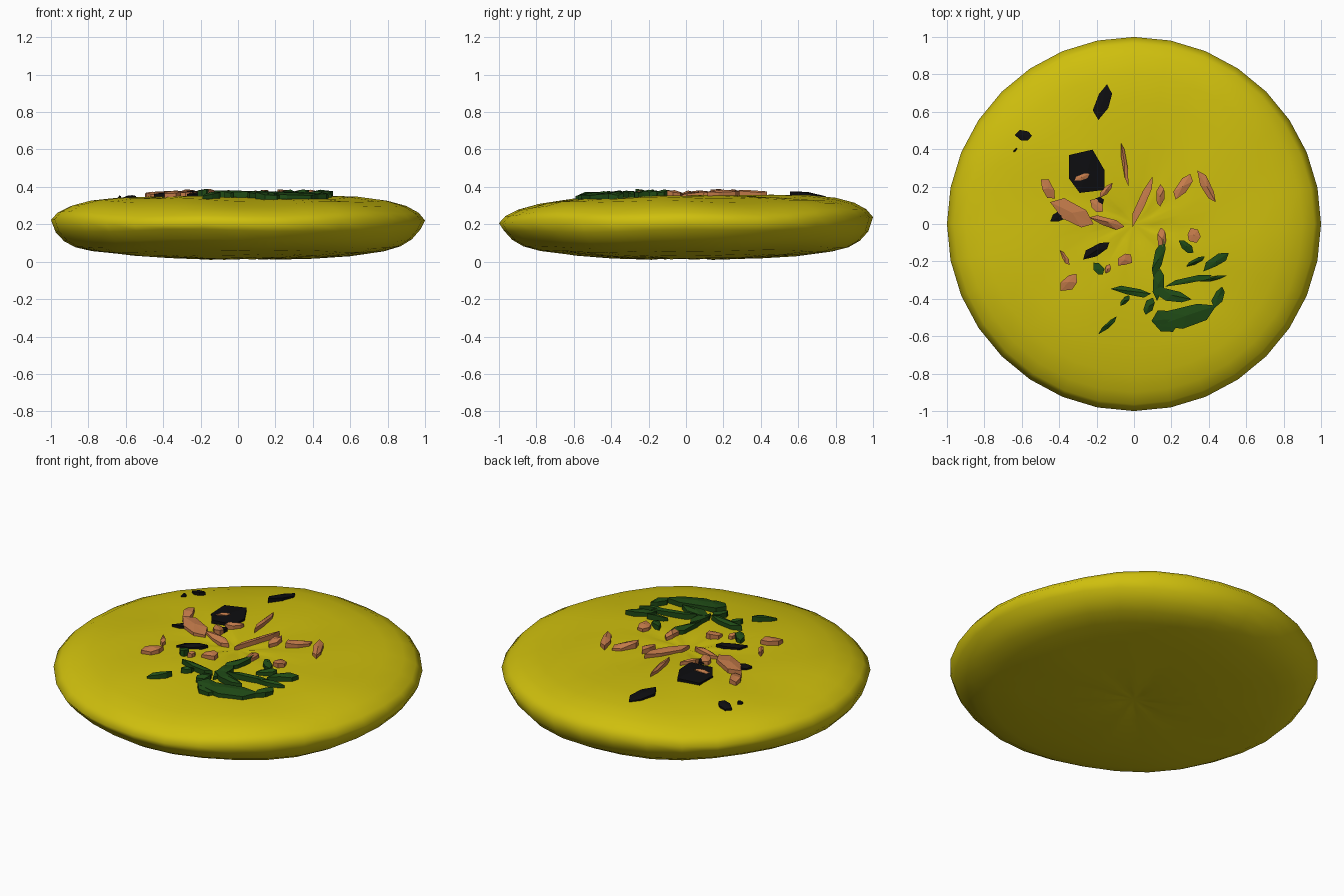
import bpy, bmesh, random
from math import sin, cos, pi, radians, hypot, atan2

if "Cube" in bpy.data.objects:
    bpy.data.objects.remove(bpy.data.objects["Cube"])

random.seed(4)


def material(name, rgb):
    m = bpy.data.materials.new(name)
    m.diffuse_color = (*rgb, 1)
    m.use_nodes = True
    m.node_tree.nodes["Principled BSDF"].inputs["Base Color"].default_value = m.diffuse_color
    return m


def make_object(name, bm, mat, smooth):
    bmesh.ops.recalc_face_normals(bm, faces=bm.faces)
    me = bpy.data.meshes.new(name)
    bm.to_mesh(me)
    bm.free()
    me.materials.append(mat)
    for p in me.polygons:
        p.use_smooth = smooth
    ob = bpy.data.objects.new(name, me)
    bpy.context.collection.objects.link(ob)
    return ob


# Half profiles of the flatbread (radius, height)
TOP = [(0, .335), (.1, .345), (.25, .352), (.45, .35), (.65, .34),
       (.8, .322), (.9, .296), (.965, .262), (1, .222)]
BOTTOM = [(.975, .165), (.93, .115), (.87, .08), (.78, .056),
          (.6, .034), (.4, .02), (.2, .014), (.08, .022), (0, .03)]


def wobble(r, a):
    lump = .009 * sin(3 * a + 4 * r) * r + .006 * sin(7 * a - 5 * r) * r
    crease = .006 * sin(9 * a) * max(0, 1 - abs(r - .15) / .15)
    return lump + crease


def top_height(x, y):
    r, a = hypot(x, y), atan2(y, x)
    for (r0, z0), (r1, z1) in zip(TOP, TOP[1:]):
        if r <= r1:
            break
    return z0 + (z1 - z0) * (r - r0) / (r1 - r0) + wobble(r, a) + .012 * y


# Flatbread: lumpy lathed disc
bm = bmesh.new()
N = 32
rings = []
for i, (r, z) in enumerate(TOP + BOTTOM):
    upper = i < len(TOP)
    if r == 0:
        rings.append([bm.verts.new((0, 0, z))] * N)
        continue
    ring = []
    for k in range(N):
        a = 2 * pi * k / N
        x, y = r * cos(a), r * sin(a)
        h = top_height(x, y) if upper else max(0, z + .7 * wobble(r, a + 1))
        ring.append(bm.verts.new((x, y, h)))
    rings.append(ring)
for lo, hi in zip(rings, rings[1:]):
    for k in range(N):
        q = [lo[k], lo[(k + 1) % N], hi[(k + 1) % N], hi[k]]
        bm.faces.new(list(dict.fromkeys(q)))
make_object("flatbread", bm, material("yellow dough", (.62, .52, .004)), True)


# Irregular flake: a thin, slightly tilted, ragged polygon lying on the bread
def flake(bm, x, y, length, width, angle, lift):
    a = radians(angle)
    shape = [(-.5, -.15), (-.1, -.5), (.3, -.42), (.5, .1), (.2, .48), (-.3, .4)]
    tilt = random.uniform(-.014, .014)
    top, low = [], []
    for u, v in shape:
        u *= length * random.uniform(.92, 1.08)
        v *= width * random.uniform(.75, 1.25)
        px, py = x + u * cos(a) - v * sin(a), y + u * sin(a) + v * cos(a)
        z = top_height(px, py) + lift + tilt * u / length + random.uniform(-.006, .006)
        top.append(bm.verts.new((px, py, z)))
        low.append(bm.verts.new((px, py, z - lift - .015)))
    mid = bm.verts.new((x, y, top_height(x, y) + lift + .008))
    n = len(shape)
    for i in range(n):
        j = (i + 1) % n
        bm.faces.new((top[i], top[j], mid))
        bm.faces.new((low[i], low[j], top[j], top[i]))
    bm.faces.new(low[::-1])


def topping(name, mat, lift, flakes):
    bm = bmesh.new()
    for f in flakes:
        flake(bm, *f, lift)
    make_object(name, bm, mat, False)


# Each flake: x, y, length, width, angle
topping("meat_flakes", material("brown meat", (.56, .2, .07)), .022, [
    (-.46, .19, .13, .06, -60), (-.33, .06, .27, .09, -32), (-.14, .01, .2, .05, -18),
    (-.05, .32, .24, .03, 98), (.045, .12, .28, .045, 66), (.26, .2, .17, .07, 55),
    (.39, .2, .2, .06, -65), (.14, .15, .12, .04, 85), (.32, -.06, .08, .06, -80),
    (.15, -.08, .13, .05, 90), (-.05, -.19, .09, .07, 30), (-.35, -.31, .12, .07, 40),
    (-.37, -.18, .09, .03, -60), (-.2, .1, .09, .05, -50), (-.28, .25, .09, .035, 20),
    (-.15, .18, .1, .03, 45), (-.14, -.24, .05, .03, 60)])

topping("olive_flakes", material("black olive", (.004, .004, .005)), .014, [
    (-.25, .28, .25, .19, -55), (-.17, .65, .2, .07, 72), (-.59, .475, .09, .05, -10),
    (-.2, -.14, .17, .06, 28), (-.4, .04, .1, .05, 20), (-.19, .12, .06, .04, 10),
    (-.635, .395, .03, .01, 45)])

topping("herb_flakes", material("green herb", (.014, .07, .008)), .026, [
    (.28, -.49, .34, .11, 14), (.17, -.51, .16, .12, -10), (.45, -.39, .12, .05, 65),
    (.44, -.2, .17, .05, 32), (.3, -.3, .26, .035, 12), (.13, -.19, .22, .05, 72),
    (.13, -.32, .17, .06, 80), (-.01, -.36, .22, .05, -10), (.2, -.38, .22, .06, -15),
    (.28, -.12, .1, .04, -45), (-.19, -.24, .08, .05, -60), (-.14, -.54, .13, .03, 42),
    (.08, -.44, .1, .05, 60), (-.05, -.41, .07, .03, 45), (.42, -.29, .15, .025, 10),
    (.33, -.2, .12, .03, 25)])
